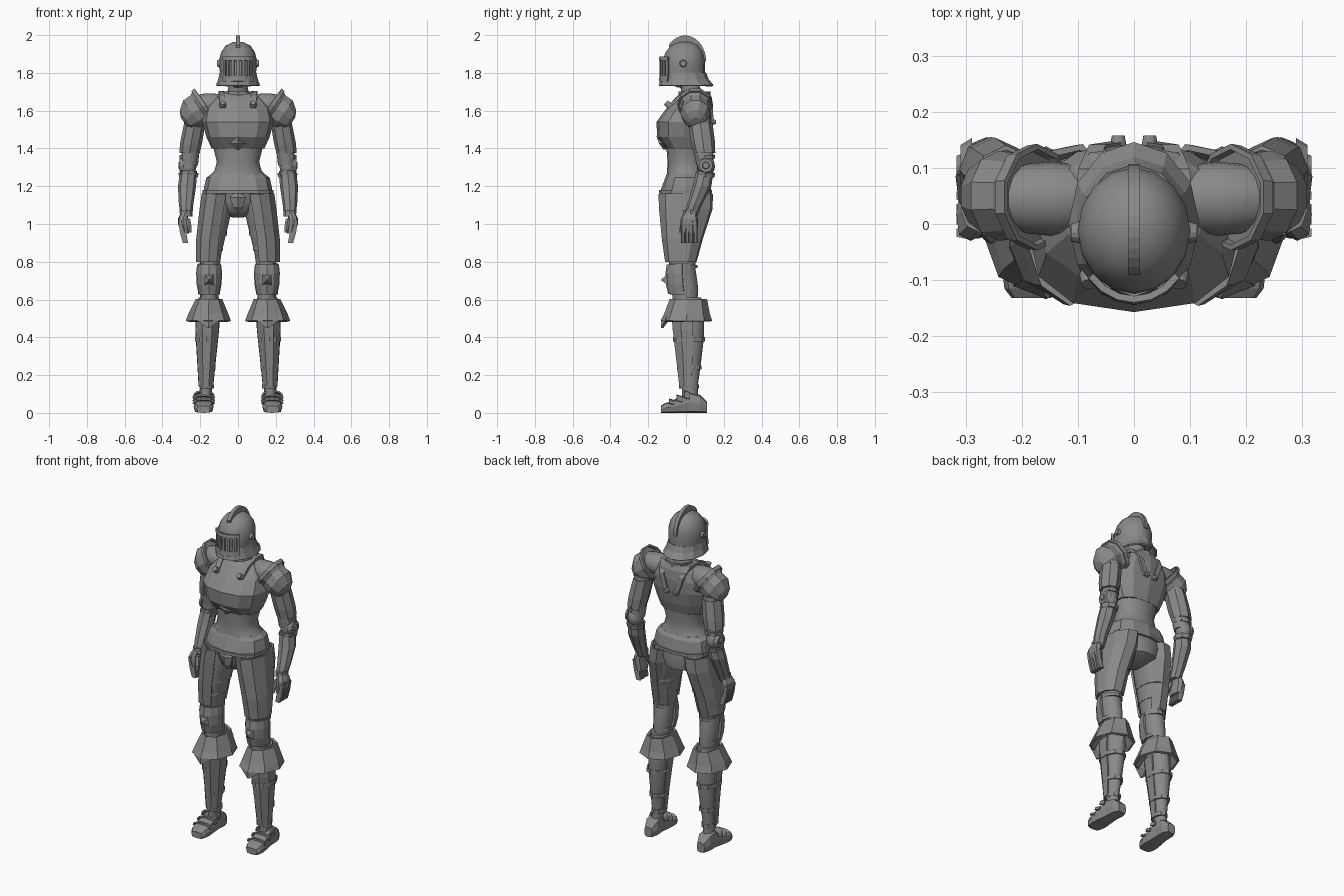
import bpy, bmesh
from math import sin, cos, radians
from mathutils import Matrix, Euler, Vector

old_cube = bpy.data.objects.get("Cube")
if old_cube:
    bpy.data.objects.remove(old_cube, do_unlink=True)

steel = bpy.data.materials.new("grey steel")
steel.use_nodes = True
steel.diffuse_color = (.25, .25, .25, 1)
steel.node_tree.nodes["Principled BSDF"].inputs["Base Color"].default_value = steel.diffuse_color


def frame(location=(0, 0, 0), degrees=(0, 0, 0)):
    turn = Euler([radians(d) for d in degrees]).to_matrix().to_4x4()
    return Matrix.Translation(location) @ turn


def finish(name, bm, matrix=None, pair=False, smooth=False, thick=0):
    """Turn a bmesh into a named object, mirrored to the other side if paired."""
    if matrix:
        bm.transform(matrix)
    bmesh.ops.recalc_face_normals(bm, faces=bm.faces)
    mesh = bpy.data.meshes.new(name)
    bm.to_mesh(mesh)
    bm.free()
    mesh.materials.append(steel)
    if smooth:
        mesh.shade_smooth()
        mesh.set_sharp_from_angle(angle=radians(40))
    obj = bpy.data.objects.new(name, mesh)
    bpy.context.collection.objects.link(obj)
    if thick:
        solid = obj.modifiers.new("thickness", 'SOLIDIFY')
        solid.thickness, solid.offset = thick, 0
    if pair:
        obj.modifiers.new("mirror", 'MIRROR').use_mirror_merge = False
    return obj


def loft(name, rows, sides=8, power=1.0, start=-90, span=360, matrix=None, cap=True, **options):
    """Skin rings given as (centre x, half width, front y, back y, z)."""
    bm = bmesh.new()
    closed = span == 360
    count = sides if closed else sides + 1
    rings = []
    for cx, half, front, back, z in rows:
        ring = []
        for i in range(count):
            angle = radians(start + span * i / sides)
            c, s = cos(angle), sin(angle)
            c = abs(c) ** power * (1 if c > 0 else -1)
            s = abs(s) ** power * (1 if s > 0 else -1)
            y = (front + back) / 2 + s * (back - front) / 2
            ring.append(bm.verts.new((cx + half * c, y, z)))
        rings.append(ring)
    for low, high in zip(rings, rings[1:]):
        for i in range(sides):
            j = (i + 1) % count
            bm.faces.new((low[i], low[j], high[j], high[i]))
    if closed and cap:
        bm.faces.new(rings[0])
        bm.faces.new(rings[-1])
    return finish(name, bm, matrix, **options)


def band(name, cx, half, front, back, z, height=.02, **options):
    """A thin strap around a limb."""
    return loft(name, [(cx, half, front, back, z - height / 2),
                       (cx, half, front, back, z + height / 2)], **options)


def ball(name, centre, radii, **options):
    bm = bmesh.new()
    bmesh.ops.create_uvsphere(bm, u_segments=16, v_segments=10, radius=1)
    scale = Matrix.Diagonal((*radii, 1))
    return finish(name, bm, Matrix.Translation(centre) @ scale, smooth=True, **options)


def disc(name, centre, radius, depth, degrees=(0, 90, 0), tip=.75, **options):
    """A short tapered stud whose narrow end points along its axis."""
    bm = bmesh.new()
    bmesh.ops.create_cone(bm, cap_ends=True, segments=12, radius1=radius,
                          radius2=radius * tip, depth=depth)
    return finish(name, bm, frame(centre, degrees), **options)


def tube(name, points, width, thickness, pair=True):
    """A flat strap swept along a path, with its width along x."""
    bm = bmesh.new()
    rings = []
    for x, y, z in points:
        out = Vector((0, y - .05, z - 1.55)).normalized() * thickness
        rings.append([bm.verts.new((x + sx, y + sy * out.y, z + sy * out.z))
                      for sx, sy in ((-width, -1), (width, -1), (width, 1), (-width, 1))])
    for a, b in zip(rings, rings[1:]):
        for i in range(4):
            j = (i + 1) % 4
            bm.faces.new((a[i], a[j], b[j], b[i]))
    bm.faces.new(rings[0])
    bm.faces.new(rings[-1])
    return finish(name, bm, pair=pair)


# Head and helmet
ball("head", (0, -.025, 1.82), (.07, .085, .1))
loft("neck", [(0, .065, -.02, .11, 1.66), (0, .05, -.03, .07, 1.73), (0, .05, -.05, .06, 1.8)],
     sides=12, smooth=True)
loft("helmet_dome", [(0, .09, -.125, .1, 1.77), (0, .1, -.125, .1, 1.83), (0, .1, -.122, .1, 1.87),
                     (0, .089, -.108, .09, 1.91), (0, .065, -.08, .065, 1.945),
                     (0, .03, -.04, .03, 1.962), (0, .004, -.015, -.005, 1.966)],
     sides=16, smooth=True)
loft("helmet_flare", [(0, .112, -.14, .142, 1.732), (0, .1, -.13, .115, 1.765),
                      (0, .092, -.124, .102, 1.8)], sides=12, cap=False, thick=.01)
crest = bmesh.new()
arc = [radians(140 - 10 * i) for i in range(15)]
outline = [(-.005 + .112 * cos(a), 1.86 + .138 * sin(a)) for a in arc]
outline += [(-.01 + .098 * cos(a), 1.86 + .096 * sin(a)) for a in reversed(arc)]
left = [crest.verts.new((.011, y, z)) for y, z in outline]
right = [crest.verts.new((-.011, y, z)) for y, z in outline]
last = len(outline) - 1
for i in range(last + 1):
    j = (i + 1) % (last + 1)
    crest.faces.new((left[i], left[j], right[j], right[i]))
for side in (left, right):
    for i in range(len(arc) - 1):
        crest.faces.new((side[i], side[i + 1], side[last - i - 1], side[last - i]))
finish("helmet_crest", crest)

# Visor: two rails joined by upright bars
for name, low, high in (("visor_lower_rail", 1.755, 1.785), ("visor_brow", 1.865, 1.885)):
    loft(name, [(0, .1, -.138, .1, low), (0, .1, -.134, .1, high)],
         sides=6, start=-140, span=100, thick=.012)
for angle in (-136, -122, -106, -90, -74, -58, -44):
    loft("visor_bar", [(0, .099, -.136, .1, 1.77), (0, .099, -.134, .1, 1.88)],
         sides=1, start=angle - 4, span=8, thick=.01)
disc("visor_pivot", (.102, -.015, 1.85), .021, .02, pair=True)

# Torso
loft("breastplate", [(0, .14, -.105, .105, 1.4), (0, .167, -.152, .125, 1.46),
                     (0, .19, -.157, .14, 1.54), (0, .175, -.105, .143, 1.61),
                     (0, .13, -.06, .138, 1.665), (0, .08, -.025, .125, 1.695)],
     sides=12, power=.8)
loft("waist_plate", [(0, .165, -.105, .115, 1.24), (0, .125, -.1, .1, 1.28),
                     (0, .112, -.098, .095, 1.33), (0, .135, -.105, .106, 1.42)], sides=16, power=.9,
     smooth=True)
loft("chest_centre_lip", [(0, .01, -.12, -.09, 1.395), (0, .045, -.142, -.1, 1.425),
                          (0, .01, -.157, -.1, 1.465)], sides=4)
band("collar", 0, .08, -.035, .125, 1.69, .025, sides=10, cap=False, thick=.012)
ball("shoulder_muscle", (.15, .045, 1.63), (.13, .066, .062), pair=True)
tube("shoulder_strap", [(.08, -.092, 1.615), (.085, -.04, 1.67), (.087, .03, 1.694),
                        (.085, .095, 1.69), (.065, .135, 1.63), (.03, .138, 1.53)], .015, .009)
disc("front_strap_stud", (.08, -.098, 1.635), .018, .025, (50, 0, 0), pair=True)
disc("back_strap_stud", (.028, .148, 1.54), .015, .02, (-90, 0, 0), pair=True)

# Hips
loft("fauld", [(0, .182, -.138, .135, 1.165), (0, .18, -.13, .132, 1.19),
               (0, .168, -.11, .12, 1.245), (0, .14, -.102, .106, 1.265)], sides=12, power=.85)
band("fauld_rim", 0, .187, -.143, .138, 1.17, .018, sides=12, power=.85)
loft("pelvis", [(0, .03, -.05, .06, 1.035), (0, .11, -.09, .125, 1.065), (0, .155, -.11, .132, 1.12),
                (0, .16, -.12, .12, 1.18)], sides=16, smooth=True)
loft("groin_guard", [(0, .012, -.1, -.02, 1.055), (0, .03, -.13, -.05, 1.09),
                     (0, .05, -.135, -.06, 1.14), (0, .025, -.12, -.06, 1.17)], sides=6)

# Legs
loft("thigh", [(.15, .052, -.085, .045, .76), (.145, .06, -.1, .06, .85), (.12, .072, -.11, .1, 1),
               (.1, .075, -.11, .125, 1.1), (.1, .07, -.11, .115, 1.17)],
     sides=14, pair=True, smooth=True)
loft("thigh_plate", [(.152, .066, -.105, .052, .8), (.145, .072, -.122, .085, .92),
                     (.122, .077, -.137, .138, 1.08), (.11, .078, -.14, .14, 1.16)],
     sides=7, start=-125, span=265, pair=True, thick=.012)
for height, centre, half, back in ((.87, .147, .068, .07), (.95, .132, .073, .095)):
    band("thigh_strap", centre, half, -.112, back, height, sides=12, pair=True)
loft("knee_joint", [(.152, .048, -.07, .06, .58), (.153, .05, -.075, .065, .66),
                    (.153, .056, -.08, .055, .73), (.153, .06, -.09, .045, .79)],
     sides=12, pair=True, smooth=True)
loft("knee_cap", [(.153, .05, -.088, .055, .63), (.153, .06, -.1, .055, .68),
                  (.153, .063, -.103, .05, .74), (.153, .058, -.096, .045, .785)],
     sides=6, start=-185, span=190, pair=True, thick=.012)
loft("knee_spike", [(.153, .036, -.04, .04, 0), (.153, .003, -.004, .002, .036)],
     sides=4, start=-45, matrix=frame((0, -.096, .705), (90, 0, 0)), pair=True)
for height in (.635, .775):
    band("knee_band", .153, .058, -.086, .06, height, .018, sides=12, pair=True)
loft("calf_flare", [(.157, .113, -.128, .132, .485), (.157, .1, -.11, .12, .52),
                    (.154, .064, -.08, .105, .6)],
     pair=True, cap=False, thick=.014)
loft("flare_front_point", [(.157, .008, -.132, -.12, .45), (.157, .06, -.13, -.09, .49),
                           (.157, .03, -.112, -.08, .53)], sides=4, pair=True)
loft("shin", [(.172, .032, -.022, .065, .08), (.17, .032, -.022, .062, .14),
              (.166, .045, -.042, .08, .27), (.163, .058, -.062, .095, .4),
              (.158, .058, -.066, .095, .52), (.155, .054, -.07, .08, .61)],
     sides=12, pair=True, smooth=True)
loft("shin_plate", [(.17, .036, -.034, .05, .14), (.167, .047, -.05, .075, .27),
                    (.163, .062, -.072, .09, .44), (.16, .062, -.076, .09, .5)],
     sides=5, start=-200, span=220, pair=True, thick=.01)
for height, half, front, back in ((.39, .064, -.07, .1), (.24, .05, -.047, .083), (.14, .04, -.036, .068)):
    band("shin_strap", .166, half, front, back, height, .022, sides=10, pair=True)

# Feet, lofted from heel to toe
forward = frame(degrees=(90, 0, 0))
loft("foot", [(.175, .026, 0, .06, -.11), (.175, .042, 0, .095, -.075), (.177, .042, 0, .11, -.02),
              (.18, .048, 0, .085, .03), (.182, .053, 0, .062, .08), (.183, .048, 0, .05, .115),
              (.183, .035, 0, .038, .132)], power=.5, matrix=forward, pair=True)
for reach, top in ((.01, .108), (.05, .085), (.09, .064)):
    loft("foot_lame", [(.18, .05, 0, top, reach - .03), (.181, .057, .004, top + .008, reach)],
         sides=6, start=10, span=160, power=.6, matrix=forward, pair=True, thick=.008)

# Arms
loft("pauldron", [(0, .1, -.09, .085, 0), (0, .088, -.076, .076, .022), (0, .088, -.08, .08, .07),
                  (.008, .062, -.058, .058, .115), (.012, .03, -.03, .03, .132)],
     sides=10, matrix=frame((.185, .05, 1.625), (0, 125, 0)), pair=True)
loft("pauldron_rim", [(0, .102, -.092, .088, -.016), (0, .1, -.09, .085, .006)], sides=10,
     matrix=frame((.185, .05, 1.625), (0, 125, 0)), cap=False, thick=.01, pair=True)
loft("upper_arm", [(.258, .046, .055, .145, 1.31), (.25, .048, .04, .145, 1.4),
                   (.225, .05, .015, .13, 1.56)], sides=12, pair=True, smooth=True)
loft("upper_arm_plate", [(.257, .054, .04, .155, 1.375), (.248, .058, .026, .154, 1.43),
                         (.228, .056, .01, .14, 1.54)], pair=True)
band("upper_arm_band", .258, .052, .048, .153, 1.355, .018, pair=True)
ball("elbow", (.262, .105, 1.305), (.042, .048, .055), pair=True)
disc("elbow_disc", (.299, .105, 1.31), .048, .02, pair=True)
disc("elbow_boss", (.309, .105, 1.31), .022, .014, pair=True)
loft("elbow_cuff", [(.262, .048, .055, .15, 1.245), (.262, .054, .05, .155, 1.27)], pair=True)
loft("forearm", [(.272, .03, -.012, .058, 1.04), (.275, .038, .005, .085, 1.1),
                 (.27, .048, .035, .135, 1.2), (.262, .045, .055, .145, 1.28)], pair=True)
band("wrist_cuff", .275, .034, -.015, .065, 1.065, .02, pair=True)

# Hands
loft("palm", [(.28, .02, -.024, .06, .95), (.291, .026, -.03, .064, 1.0),
              (.292, .025, -.028, .062, 1.03), (.276, .024, -.01, .055, 1.065)],
     power=.7, pair=True)
for i in range(4):
    y = -.026 + i * .022
    loft("finger", [(.278, .015, y, y + .021, .9), (.291, .018, y, y + .021, .955),
                    (.302, .016, y, y + .021, 1.015)], sides=6, power=.6, pair=True)
loft("thumb", [(.254, .009, -.036, -.018, .955), (.257, .013, -.033, -.01, .985),
               (.266, .014, -.02, .01, 1.03)], sides=6, pair=True)
